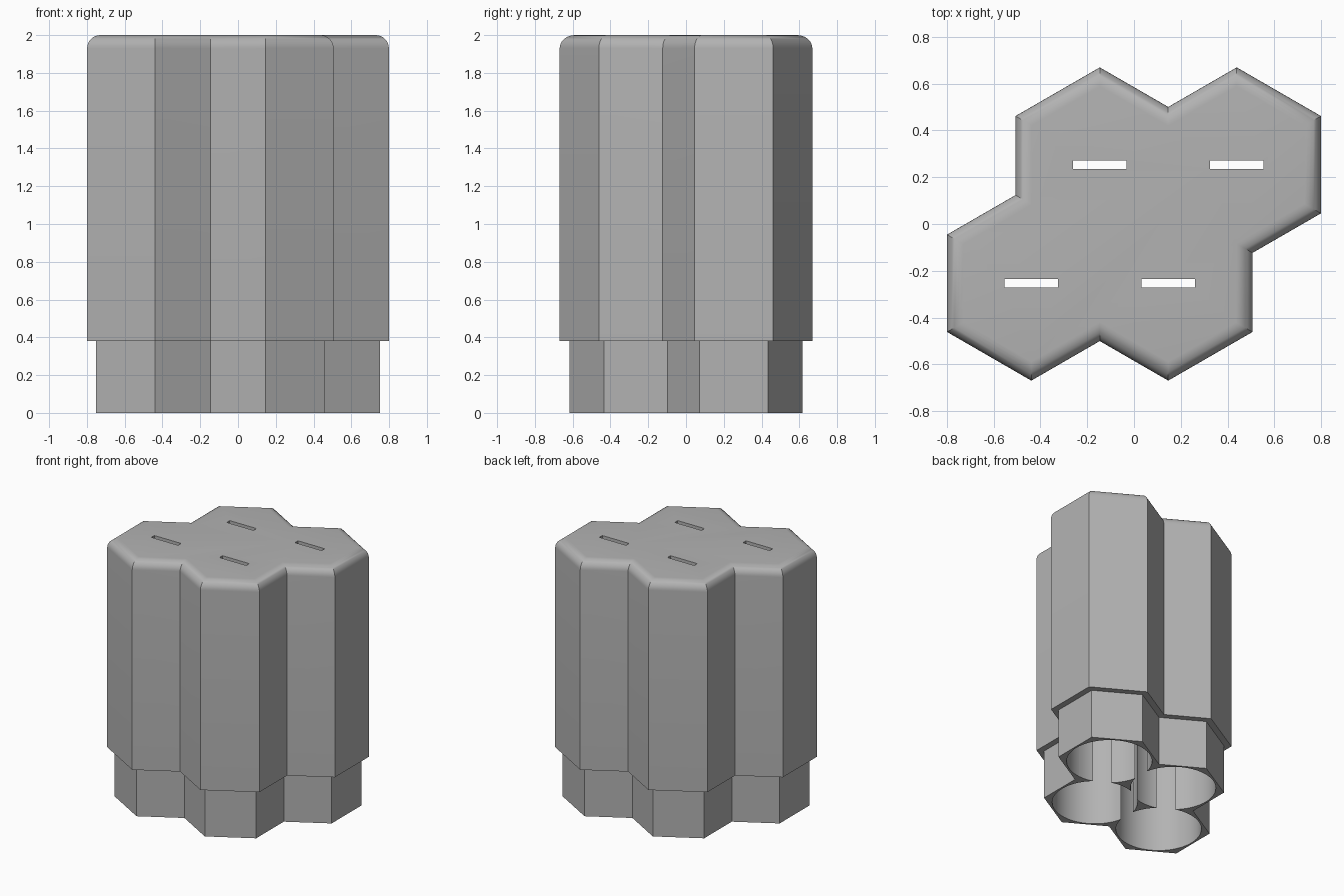
import bpy, bmesh, math
from mathutils import Vector

if "Cube" in bpy.data.objects:
    bpy.data.objects.remove(bpy.data.objects["Cube"], do_unlink=True)

PITCH = 0.585                    # spacing of the hexagonal cells
ROW = PITCH * math.sqrt(3) / 4
HEIGHT, STEP, FILLET = 2.0, 0.38, 0.07
BORE, ROOF = 0.30, 0.08
APOTHEM, LIP_APOTHEM = 0.36, 0.314

back_left = Vector((0.75 * PITCH, ROW))
back_right = Vector((-0.25 * PITCH, ROW))
cells = [back_left, -back_right, -back_left, back_right]
# outer corner angles of each cell, going clockwise round the cluster
corners = [(90, 30, -30), (-30, -90), (-90, -150, 150), (150, 90)]

grey = bpy.data.materials.new("Grey plastic")
grey.use_nodes = True
colour = (0.45, 0.45, 0.45, 1)
grey.diffuse_color = colour
grey.node_tree.nodes["Principled BSDF"].inputs["Base Color"].default_value = colour


def polar(radius, degrees):
    a = math.radians(degrees)
    return Vector((radius * math.cos(a), radius * math.sin(a)))


def outline(apothem):
    """Outline of the four merged hexagons, with a notch between neighbours."""
    radius = apothem * 2 / math.sqrt(3)
    notch = radius - PITCH / 2 * math.tan(math.pi / 6)
    points = []
    for i, cell in enumerate(cells):
        points += [cell + polar(radius, d) for d in corners[i]]
        following = cells[(i + 1) % 4]
        points.append((cell + following) / 2 + polar(notch, corners[i][-1]))
    return points


def make_object(name, bm):
    bmesh.ops.recalc_face_normals(bm, faces=bm.faces)
    mesh = bpy.data.meshes.new(name)
    bm.to_mesh(mesh)
    bm.free()
    mesh.materials.append(grey)
    obj = bpy.data.objects.new(name, mesh)
    bpy.context.collection.objects.link(obj)
    return obj


# Case: stepped lip, straight wall and rounded top rim
levels = [(LIP_APOTHEM, 0), (LIP_APOTHEM, STEP), (APOTHEM, STEP)]
for i in range(9):
    t = math.pi / 2 * i / 8
    levels.append((APOTHEM - FILLET * (1 - math.cos(t)),
                   HEIGHT - FILLET * (1 - math.sin(t))))
bm = bmesh.new()
rings = [[bm.verts.new((p.x, p.y, z)) for p in outline(a)] for a, z in levels]
for low, high in zip(rings, rings[1:]):
    for k in range(len(low)):
        n = (k + 1) % len(low)
        bm.faces.new((low[k], low[n], high[n], high[k]))
bm.faces.new(rings[0])
bm.faces.new(rings[-1])
case = make_object("battery_case", bm)

# Cutters: one round bore and one contact slot per cell
cutters = []
for cell in cells:
    bm = bmesh.new()
    bmesh.ops.create_cone(bm, cap_ends=True, segments=64, radius1=BORE,
                          radius2=BORE, depth=HEIGHT)
    bmesh.ops.translate(bm, verts=bm.verts, vec=(cell.x, cell.y, HEIGHT / 2 - ROOF))
    cutters.append(make_object("bore_cutter", bm))
for cell in cells:
    bm = bmesh.new()
    bmesh.ops.create_cube(bm, size=1)
    bmesh.ops.scale(bm, verts=bm.verts, vec=(0.23, 0.037, 0.4))
    bmesh.ops.translate(bm, verts=bm.verts, vec=(cell.x, cell.y, HEIGHT))
    cutters.append(make_object("slot_cutter", bm))
for cutter in cutters:
    cutter.hide_render = True
    cut = case.modifiers.new("Cut", 'BOOLEAN')
    cut.operation = 'DIFFERENCE'
    cut.solver = 'EXACT'
    cut.object = cutter

# Bake the cuts, drop the cutters and smooth the curved faces
bpy.context.view_layer.update()
graph = bpy.context.evaluated_depsgraph_get()
baked = bpy.data.meshes.new_from_object(case.evaluated_get(graph))
case.modifiers.clear()
case.data = baked
for cutter in cutters:
    bpy.data.objects.remove(cutter, do_unlink=True)
bpy.ops.object.select_all(action='DESELECT')
case.select_set(True)
bpy.context.view_layer.objects.active = case
bpy.ops.object.shade_smooth_by_angle(angle=math.radians(30))
